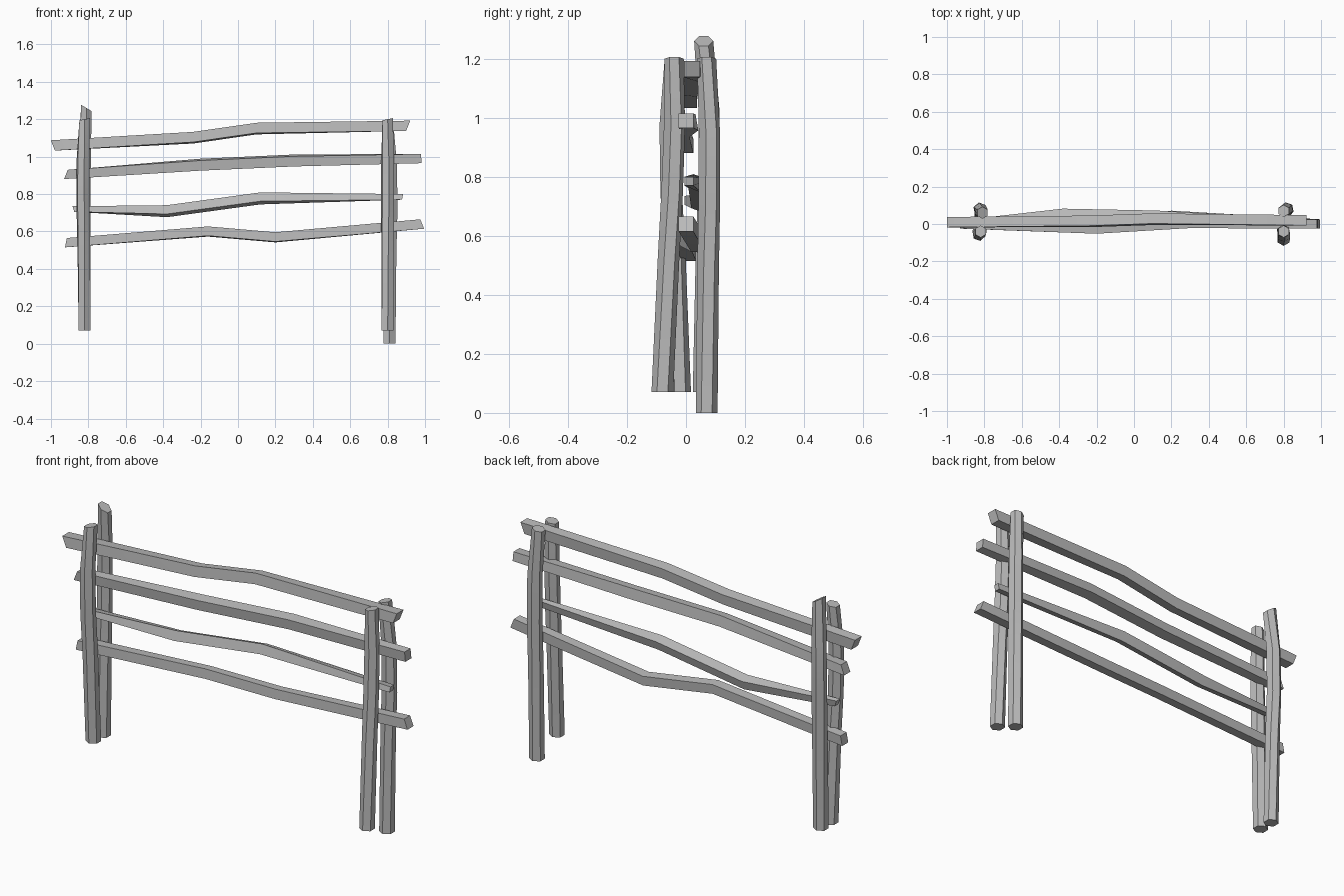
import bpy, bmesh, math
from mathutils import Vector

if "Cube" in bpy.data.objects:
    bpy.data.objects.remove(bpy.data.objects["Cube"], do_unlink=True)

GREY = (0.5, 0.5, 0.5, 1)
wood = bpy.data.materials.new("weathered_grey")
wood.use_nodes = True
wood.diffuse_color = GREY
wood.node_tree.nodes["Principled BSDF"].inputs["Base Color"].default_value = GREY


def loft_log(name, path, radii, twists, sides, upright, slants):
    """Skin rings of flat sides along a path; slants shear the two cut ends."""
    bm = bmesh.new()
    rings = []
    last = len(path) - 1
    for index, center in enumerate(path):
        # Radius is measured to the flat sides, so corners lie further out
        corner_radius = radii[index] / math.cos(math.pi / sides)
        shear = {0: slants[0], last: slants[1]}.get(index, 0)
        ring = []
        for k in range(sides):
            angle = math.tau * (k + 0.5) / sides + math.radians(twists[index])
            across = corner_radius * math.cos(angle)
            depth = corner_radius * math.sin(angle)
            along = shear * across
            if upright:
                offset = Vector((across, depth, along))
            else:
                offset = Vector((along, depth, across))
            ring.append(bm.verts.new(center + offset))
        rings.append(ring)
    for lower, upper in zip(rings, rings[1:]):
        for k in range(sides):
            following = (k + 1) % sides
            bm.faces.new((lower[k], lower[following], upper[following], upper[k]))
    bm.faces.new(rings[0])
    bm.faces.new(rings[-1])
    bmesh.ops.recalc_face_normals(bm, faces=bm.faces)

    mesh = bpy.data.meshes.new(name)
    bm.to_mesh(mesh)
    bm.free()
    mesh.materials.append(wood)
    obj = bpy.data.objects.new(name, mesh)
    bpy.context.collection.objects.link(obj)
    bpy.ops.object.select_all(action="DESELECT")
    bpy.context.view_layer.objects.active = obj
    obj.select_set(True)
    bpy.ops.object.shade_smooth_by_angle(angle=math.radians(40))


def post(name, foot, top, bow, slant):
    """Upright hexagonal log that bows sideways and thins a little at the top."""
    foot, top, bow = Vector(foot), Vector(top), Vector(bow)
    steps = [0, 0.4, 0.6, 0.8, 1]
    bends = [math.sin(math.pi * t * t) for t in steps]
    path = [foot.lerp(top, t) + bow * bend for t, bend in zip(steps, bends)]
    radii = [0.032 - 0.004 * t + 0.003 * bend for t, bend in zip(steps, bends)]
    twists = [12 * bend for bend in bends]
    loft_log(name, path, radii, twists, 6, True, (0, slant))


def rail(name, start, end, kinks, thickness, taper, twist, slants):
    """Four-sided log with kinks, each at an x with a rise and a push in depth."""
    start, end = Vector(start), Vector(end)
    path = [start]
    for x, rise, push in kinks:
        t = (x - start.x) / (end.x - start.x)
        path.append(start.lerp(end, t) + Vector((0, push, rise)))
    path.append(end)
    middle = [thickness / 2] * len(kinks)
    tip = taper * thickness / 2
    twists = [0] + [twist] * len(kinks) + [0]
    loft_log(name, path, [tip] + middle + [tip], twists, 4, False, slants)


# Two pairs of posts that clasp the rails
post("front_right_post", foot=(-0.82, -0.02, 0.07), top=(-0.82, -0.04, 1.2),
     bow=(-0.01, -0.02, 0), slant=0.2)
post("front_left_post", foot=(0.8, -0.08, 0.07), top=(0.8, -0.04, 1.2),
     bow=(0, 0.01, 0), slant=0.2)
post("back_right_post", foot=(-0.82, 0.06, 0.07), top=(-0.81, 0.06, 1.26),
     bow=(-0.01, 0.02, 0), slant=-0.6)
post("back_left_post", foot=(0.81, 0.07, 0), top=(0.8, 0.07, 1.2),
     bow=(0.015, 0.01, 0), slant=0.2)

# Four rails, from the top down
rail("top_rail", start=(-0.99, 0.01, 1.06), end=(0.91, 0.02, 1.165),
     kinks=[(-0.24, 0, 0), (0.1, 0.03, 0.01)],
     thickness=0.055, taper=1, twist=8, slants=(-0.4, 0.4))
rail("upper_rail", start=(-0.92, 0, 0.905), end=(0.98, 0, 0.99),
     kinks=[(-0.2, 0.02, -0.02), (0.3, 0.02, 0.01)],
     thickness=0.055, taper=0.9, twist=-10, slants=(0.4, -0.1))
rail("lower_rail", start=(-0.88, 0.01, 0.72), end=(0.88, 0.01, 0.785),
     kinks=[(-0.38, -0.03, 0.04), (0.12, 0.02, 0.03)],
     thickness=0.05, taper=0.6, twist=20, slants=(-0.3, 0.2))
rail("bottom_rail", start=(-0.92, 0.01, 0.54), end=(0.985, 0, 0.64),
     kinks=[(-0.16, 0.02, -0.02), (0.2, -0.03, 0.04)],
     thickness=0.05, taper=1, twist=5, slants=(0.2, -0.4))
